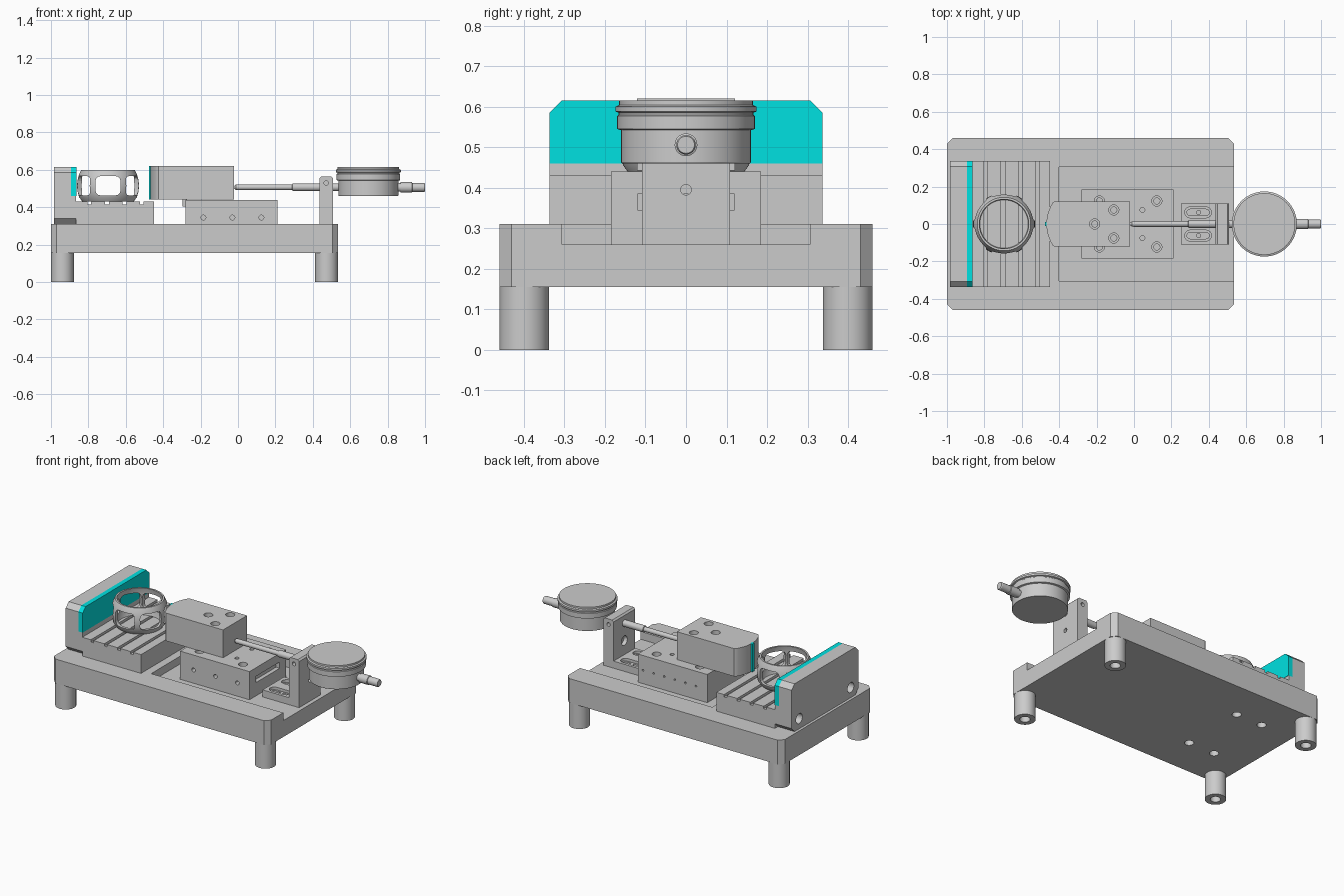
import bpy, bmesh, math
from mathutils import Matrix, Vector

if "Cube" in bpy.data.objects:
    bpy.data.objects.remove(bpy.data.objects["Cube"])


def finish(name, bm, smooth=False):
    bmesh.ops.recalc_face_normals(bm, faces=bm.faces)
    me = bpy.data.meshes.new(name)
    bm.to_mesh(me)
    bm.free()
    ob = bpy.data.objects.new(name, me)
    bpy.context.collection.objects.link(ob)
    if smooth:
        shade(ob)
    return ob


def activate(ob):
    bpy.ops.object.select_all(action='DESELECT')
    ob.select_set(True)
    bpy.context.view_layer.objects.active = ob


def shade(ob):
    activate(ob)
    bpy.ops.object.shade_smooth_by_angle(angle=math.radians(30))


def prism(name, pts, lo, hi, axis='z'):
    """Extrude a 2D outline: (x, y) along z, (y, z) along x, (x, z) along y."""
    place = {'z': lambda a, b, t: (a, b, t), 'x': lambda a, b, t: (t, a, b),
             'y': lambda a, b, t: (a, t, b)}[axis]
    bm = bmesh.new()
    face = bm.faces.new([bm.verts.new(place(a, b, lo)) for a, b in pts])
    ext = bmesh.ops.extrude_face_region(bm, geom=[face])['geom']
    shift = Vector(place(0, 0, hi - lo))
    bmesh.ops.translate(bm, vec=shift, verts=[v for v in ext if isinstance(v, bmesh.types.BMVert)])
    return finish(name, bm)


def box(name, x0, x1, y0, y1, z0, z1):
    return prism(name, [(x0, y0), (x1, y0), (x1, y1), (x0, y1)], z0, z1)


def chamfered(a, b0, b1, c):
    """Outline symmetric about zero, from -a to a, with cut corners."""
    return [(-a + c, b0), (a - c, b0), (a, b0 + c), (a, b1 - c),
            (a - c, b1), (-a + c, b1), (-a, b1 - c), (-a, b0 + c)]


def lathe(name, profile, centre, axis='z', closed=False, n=48):
    """Spin (radius, height) points; open profiles are capped at both ends."""
    rot = {'z': Matrix(), 'x': Matrix.Rotation(math.pi / 2, 4, 'Y'),
           'y': Matrix.Rotation(-math.pi / 2, 4, 'X')}[axis]
    bm = bmesh.new()
    rings = [[bm.verts.new((r * math.cos(2 * math.pi * i / n), r * math.sin(2 * math.pi * i / n), h))
              for i in range(n)] for r, h in profile]
    pairs = list(zip(rings, rings[1:])) + ([(rings[-1], rings[0])] if closed else [])
    for p, q in pairs:
        for i in range(n):
            j = (i + 1) % n
            bm.faces.new((p[i], p[j], q[j], q[i]))
    if not closed:
        bm.faces.new(rings[0])
        bm.faces.new(rings[-1])
    bmesh.ops.transform(bm, matrix=Matrix.Translation(centre) @ rot, verts=bm.verts)
    return finish(name, bm, True)


def rod(name, r, lo, hi, a, b, axis='z', n=24):
    """Cylinder from lo to hi along axis; a, b are the other two coordinates."""
    c = {'z': (a, b, 0), 'x': (0, a, b), 'y': (a, 0, b)}[axis]
    return lathe(name, [(r, lo), (r, hi)], c, axis, n=n)


def cut(ob, cutters):
    for c in cutters:
        c.hide_render = True
        activate(ob)
        m = ob.modifiers.new('cut', 'BOOLEAN')
        m.operation, m.solver, m.object = 'DIFFERENCE', 'EXACT', c
        bpy.ops.object.modifier_apply(modifier=m.name)
        bpy.data.objects.remove(c)
    shade(ob)


def bolt_hole(x, y, top, depth, r=0.027):
    """Counterbore with a narrower, deeper hole."""
    return lathe('cutter', [(r * .6, top - depth * 1.6), (r * .6, top - depth), (r, top - depth), (r, top + .02)],
                 (x, y, 0), n=24)


cyan = bpy.data.materials.new('cyan')
cyan.diffuse_color = (0.0, 0.75, 0.75, 1)
cyan.use_nodes = True
cyan.node_tree.nodes["Principled BSDF"].inputs["Base Color"].default_value = cyan.diffuse_color

# Base plate with channel and mounting holes
plate = prism('base_plate', [(x - 0.2325, y) for x, y in chamfered(0.7675, -0.46, 0.46, 0.03)], 0.155, 0.31)
cut(plate, [box('cutter', -0.4, 0.6, -0.306, 0.306, 0.26, 0.4)] +
    [rod('cutter', 0.027, 0.1, 0.24, x, y) for x in (-0.77, -0.585) for y in (-0.21, 0.21)])

# Four legs with a hole in the foot
for x in (-0.939, 0.474):
    for y in (-0.399, 0.399):
        leg = rod('leg', 0.061, 0, 0.155, x, y, n=40)
        cut(leg, [rod('cutter', 0.03, -0.05, 0.08, x, y)])

# Fixed jaw: tall wall, cyan facing and grooved table
wall = prism('jaw_wall', chamfered(0.337, 0.31, 0.615, 0.03), -0.983, -0.893, 'x')
cut(wall, [rod('cutter', 0.032, -1.1, -0.92, y, 0.375, 'x') for y in (-0.26, 0.26)])
lower = [(-0.307, 0.31), (0.307, 0.31), (0.337, 0.34), (0.337, 0.46), (-0.337, 0.46), (-0.337, 0.34)]
prism('jaw_lower_wall', lower, -0.893, -0.865, 'x')
facing = [(-0.337, 0.46), (0.337, 0.46), (0.337, 0.585), (0.307, 0.615), (-0.307, 0.615), (-0.337, 0.585)]
prism('jaw_facing', facing, -0.893, -0.863, 'x').data.materials.append(cyan)
table = box('jaw_table', -0.865, -0.45, -0.337, 0.337, 0.31, 0.43)
cut(table, [box('cutter', x - 0.01, x + 0.01, -0.5, 0.5, 0.415, 0.5)
            for x in (-0.795, -0.7, -0.607, -0.515)])

# Ring cage with six rounded windows
cage = lathe('ring_cage', [(0.137, 0.43), (0.155, 0.455), (0.163, 0.485), (0.166, 0.515), (0.163, 0.545),
                           (0.155, 0.575), (0.143, 0.6), (0.132, 0.6), (0.139, 0.57), (0.141, 0.515),
                           (0.139, 0.46), (0.129, 0.43)], (-0.695, 0, 0), closed=True, n=72)
windows = []
for k in range(6):
    pts = []
    for sx, sz, start in ((1, 1, 0), (-1, 1, 90), (-1, -1, 180), (1, -1, 270)):
        for d in (0, 30, 60, 90):
            t = math.radians(start + d)
            pts.append((sx * 0.042 + 0.025 * math.cos(t), 0.515 + sz * 0.026 + 0.025 * math.sin(t)))
    w = prism('cutter', pts, 0.08, 0.25, 'y')
    w.data.transform(Matrix.Translation((-0.695, 0, 0)) @ Matrix.Rotation(math.radians(60 * k), 4, 'Z'))
    windows.append(w)
cut(cage, windows)

# Sliding carriage with side holes, top counterbores and end recesses
carriage = box('carriage', -0.28, 0.211, -0.185, 0.185, 0.26, 0.44)
holes = [rod('cutter', 0.013, -0.3, -0.14, x, 0.345, 'y', 16) for x in (-0.185, -0.03, 0.125)]
holes += [rod('cutter', 0.006, 0.16, 0.3, -0.2 + 0.075 * i, 0.345, 'y', 12) for i in range(6)]
holes += [bolt_hole(x, y, 0.44, 0.04) for x in (-0.185, 0.122) for y in (-0.123, 0.123)]
holes += [rod('cutter', 0.013, 0.38, 0.5, 0.045, y, n=16) for y in (-0.075, 0.075)]
holes += [box('cutter', 0.185, 0.3, -0.12, 0.12, 0.345, 0.385)]
cut(carriage, holes)
rod('carriage_pin', 0.012, 0.405, 0.45, -0.285, 0)

# Moving jaw with curved nose and cyan contact strip
half, R = 0.115, 0.21
span = math.asin(half / R)
nose = [(-0.468 + R - R * math.cos(t), R * math.sin(t)) for t in (span * (1 - i / 8) for i in range(17))]
jaw = prism('moving_jaw', [(-0.021, 0.121), (-0.425, 0.121)] + nose + [(-0.425, -0.121), (-0.021, -0.121)],
            0.442, 0.62)
cut(jaw, [bolt_hole(x, y, 0.62, 0.06) for x, y in ((-0.21, 0), (-0.108, 0.075), (-0.108, -0.075))])
box('jaw_contact_strip', -0.477, -0.46, -0.011, 0.011, 0.442, 0.62).data.materials.append(cyan)

# Gauge bracket: slotted foot and upright
foot = box('bracket_foot', 0.25, 0.44, -0.109, 0.109, 0.26, 0.305)


def slot(y, r, z0, z1):
    pts = [(cx + r * math.cos(math.radians(a + d)), y + r * math.sin(math.radians(a + d)))
           for cx, a in ((0.385, -90), (0.3, 90)) for d in range(0, 181, 20)]
    return prism('cutter', pts, z0, z1)


for side in (-1, 1):
    cut(foot, [slot(side * 0.062, 0.029, 0.288, 0.4), slot(side * 0.062, 0.017, 0.2, 0.4)])
    rod('foot_screw', 0.013, 0.26, 0.29, 0.345, side * 0.062)
upright = prism('bracket_upright', [(0.436, 0.26), (0.509, 0.26), (0.509, 0.555), (0.499, 0.565),
                                    (0.446, 0.565), (0.436, 0.555)], -0.109, 0.109, 'y')
cut(upright, [rod('cutter', 0.03, 0.4, 0.46, 0, 0.395, 'x'), rod('cutter', 0.013, 0.4, 0.6, 0, 0.395, 'x'),
              rod('cutter', 0.012, 0.08, 0.2, 0.472, 0.53, 'y'), rod('cutter', 0.012, -0.2, -0.08, 0.472, 0.53, 'y')])

# Dial gauge: body with bezel, plunger and rear cap
lathe('dial_body', [(0.158, 0.46), (0.16, 0.463), (0.16, 0.542), (0.17, 0.545), (0.17, 0.577), (0.166, 0.58),
                    (0.166, 0.585), (0.174, 0.588), (0.174, 0.6), (0.165, 0.604), (0.165, 0.615)],
      (0.697, 0, 0), n=64)
lathe('plunger', [(0.006, -0.021), (0.014, -0.012), (0.015, 0.0), (0.015, 0.29), (0.021, 0.292), (0.021, 0.55)],
      (0, 0, 0.507), 'x', n=24)
lathe('rear_cap', [(0.023, 0.84), (0.023, 0.868), (0.028, 0.87), (0.028, 0.93), (0.024, 0.932),
                   (0.024, 0.995), (0.021, 1.0)], (0, 0, 0.506), 'x', n=32)
